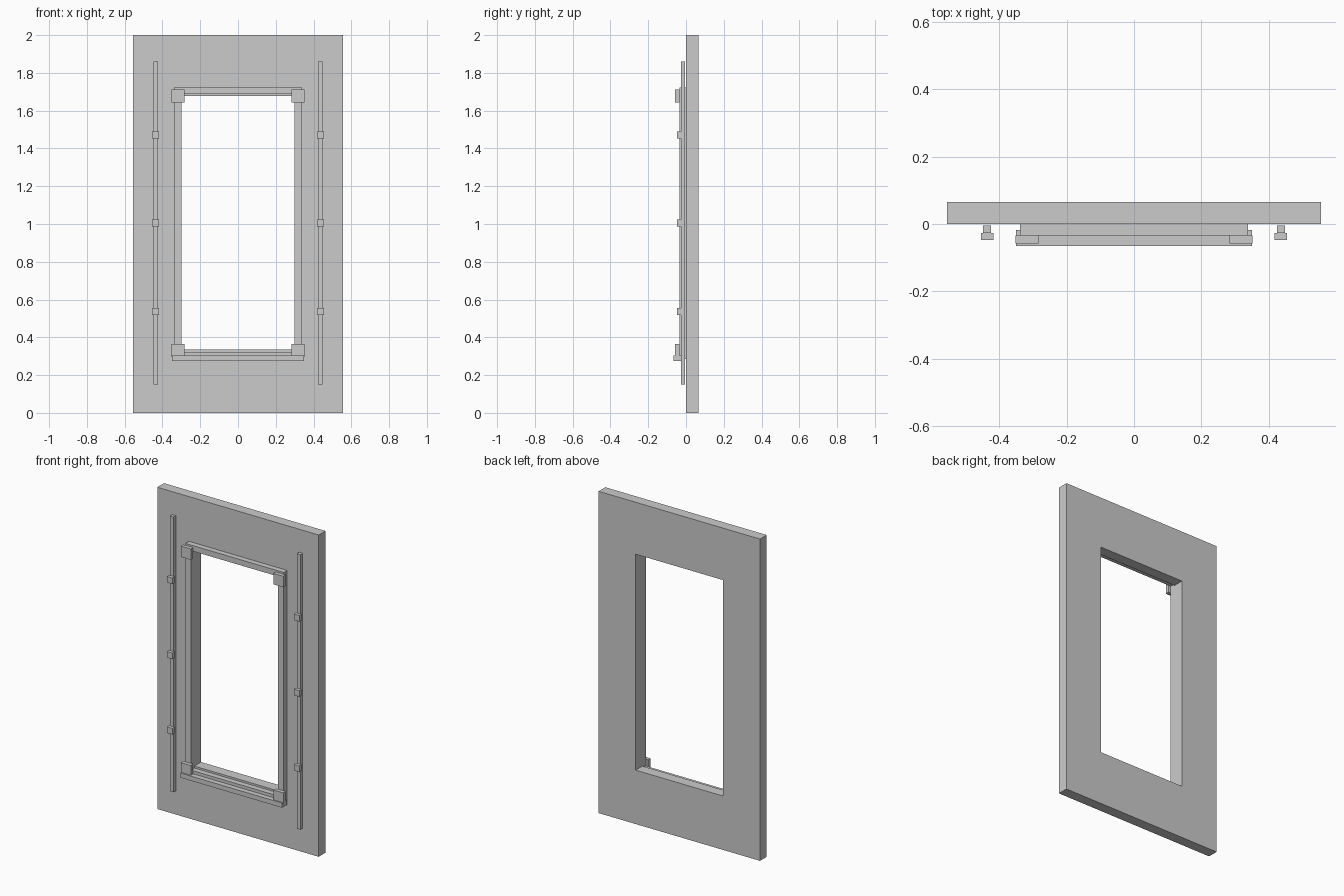
import bpy, bmesh

if "Cube" in bpy.data.objects:
    bpy.data.objects.remove(bpy.data.objects["Cube"])


def make_object(name, bm):
    bmesh.ops.recalc_face_normals(bm, faces=bm.faces)
    mesh = bpy.data.meshes.new(name)
    bm.to_mesh(mesh)
    bm.free()
    obj = bpy.data.objects.new(name, mesh)
    bpy.context.collection.objects.link(obj)
    return obj


def box(name, x, y, z):
    """Axis-aligned box from (min, max) ranges."""
    bm = bmesh.new()
    bmesh.ops.create_cube(bm, size=1)
    for v in bm.verts:
        v.co = [r[0] if c < 0 else r[1] for c, r in zip(v.co, (x, y, z))]
    return make_object(name, bm)


def mirrored_box(name, x, y, z):
    """Box on the right side plus its mirror image on the left."""
    obj = box(name, x, y, z)
    mod = obj.modifiers.new("Mirror", 'MIRROR')
    mod.use_axis = (True, False, False)
    return obj


def holed_panel(name, outer, inner, y):
    """Rectangular slab with a rectangular opening; rects are x half, z low, z high."""
    bm = bmesh.new()
    loops = []
    for depth in y:
        for half, low, high in (outer, inner):
            corners = ((-half, low), (half, low), (half, high), (-half, high))
            loops.append([bm.verts.new((px, depth, pz)) for px, pz in corners])
    front_out, front_in, back_out, back_in = loops
    for a, b in ((front_out, front_in), (back_out, back_in),
                 (front_out, back_out), (front_in, back_in)):
        for i in range(4):
            j = (i + 1) % 4
            bm.faces.new((a[i], a[j], b[j], b[i]))
    # merge the coplanar quads' diagonals visually by keeping flat shading
    return make_object(name, bm)


# Wall panel with window opening
holed_panel("wall_panel", (0.555, 0, 2), (0.30, 0.335, 1.677), (0.0, 0.066))

# Casing around the opening
CASING_Y = (-0.034, 0.0)
box("top_casing", (-0.338, 0.338), CASING_Y, (1.687, 1.722))
box("bottom_casing", (-0.338, 0.338), CASING_Y, (0.284, 0.323))
mirrored_box("side_casings", (0.30, 0.338), CASING_Y, (0.323, 1.687))

# Projecting sill
box("sill", (-0.35, 0.35), (-0.066, -0.018), (0.275, 0.304))

# Corner blocks
for label, z in (("lower", 0.331), ("upper", 1.677)):
    mirrored_box(label + "_corner_blocks", (0.284, 0.352),
                 (-0.058, -0.034), (z - 0.034, z + 0.034))

# Vertical rails with small clips on each side
mirrored_box("side_rails", (0.424, 0.448), (-0.027, -0.004), (0.15, 1.86))
for i, z in enumerate((0.537, 1.005, 1.472)):
    mirrored_box(f"rail_clips_{i + 1}", (0.417, 0.455),
                 (-0.048, -0.027), (z - 0.019, z + 0.019))
